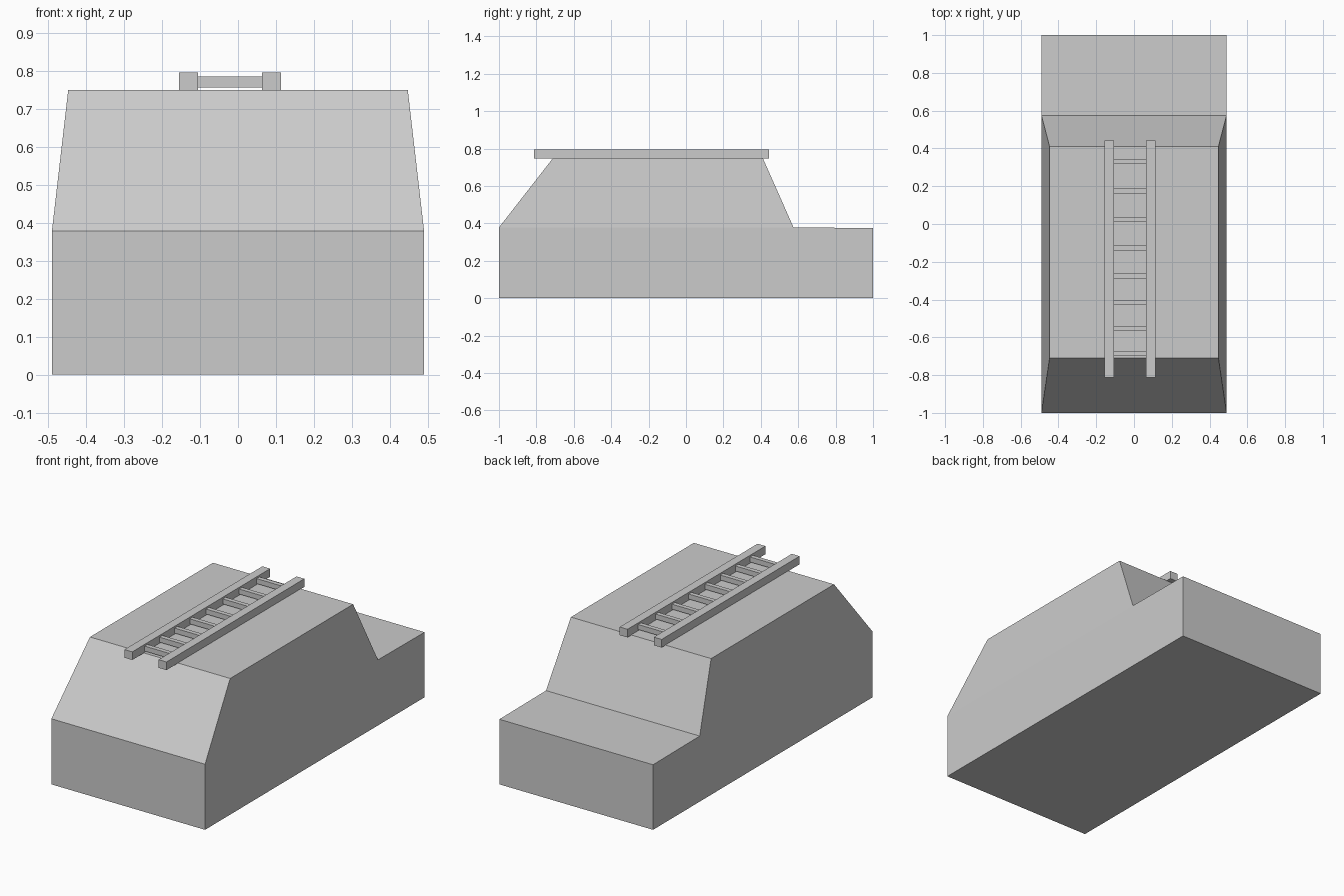
import bpy, bmesh

if "Cube" in bpy.data.objects:
    bpy.data.objects.remove(bpy.data.objects["Cube"])


def finish(name, bm):
    bmesh.ops.recalc_face_normals(bm, faces=bm.faces)
    mesh = bpy.data.meshes.new(name)
    bm.to_mesh(mesh)
    bm.free()
    obj = bpy.data.objects.new(name, mesh)
    bpy.context.collection.objects.link(obj)
    return obj


def box(name, lo, hi):
    bm = bmesh.new()
    bmesh.ops.create_cube(bm, size=1)
    for v in bm.verts:
        v.co = [hi[i] if v.co[i] > 0 else lo[i] for i in range(3)]
    return finish(name, bm)


# Vehicle body: side profile (half width, y, z), mirrored left to right
profile = [(0.49, -1, 0), (0.49, 1, 0), (0.49, 1, 0.375), (0.49, 0.575, 0.378),
           (0.447, 0.41, 0.75), (0.447, -0.71, 0.75), (0.49, -1, 0.378)]
bm = bmesh.new()
left = [bm.verts.new((-x, y, z)) for x, y, z in profile]
right = [bm.verts.new((x, y, z)) for x, y, z in profile]
for i in range(len(profile)):
    j = (i + 1) % len(profile)
    bm.faces.new((left[i], left[j], right[j], right[i]))
# Sides: lower hull panel and tapered cabin panel
for side in (left, right):
    bm.faces.new([side[i] for i in (0, 1, 2, 3, 6)])
    bm.faces.new([side[i] for i in (3, 4, 5, 6)])
finish("vehicle_body", bm)

# Roof ladder rails
for name, x in (("ladder_rail_left", -0.155), ("ladder_rail_right", 0.063)):
    box(name, (x, -0.813, 0.748), (x + 0.05, 0.443, 0.795))

# Roof ladder rungs
for i, y in enumerate((0.332, 0.174, 0.025, -0.128, -0.276, -0.415, -0.552, -0.687)):
    box(f"ladder_rung_{i + 1}", (-0.105, y - 0.013, 0.756), (0.063, y + 0.013, 0.785))
